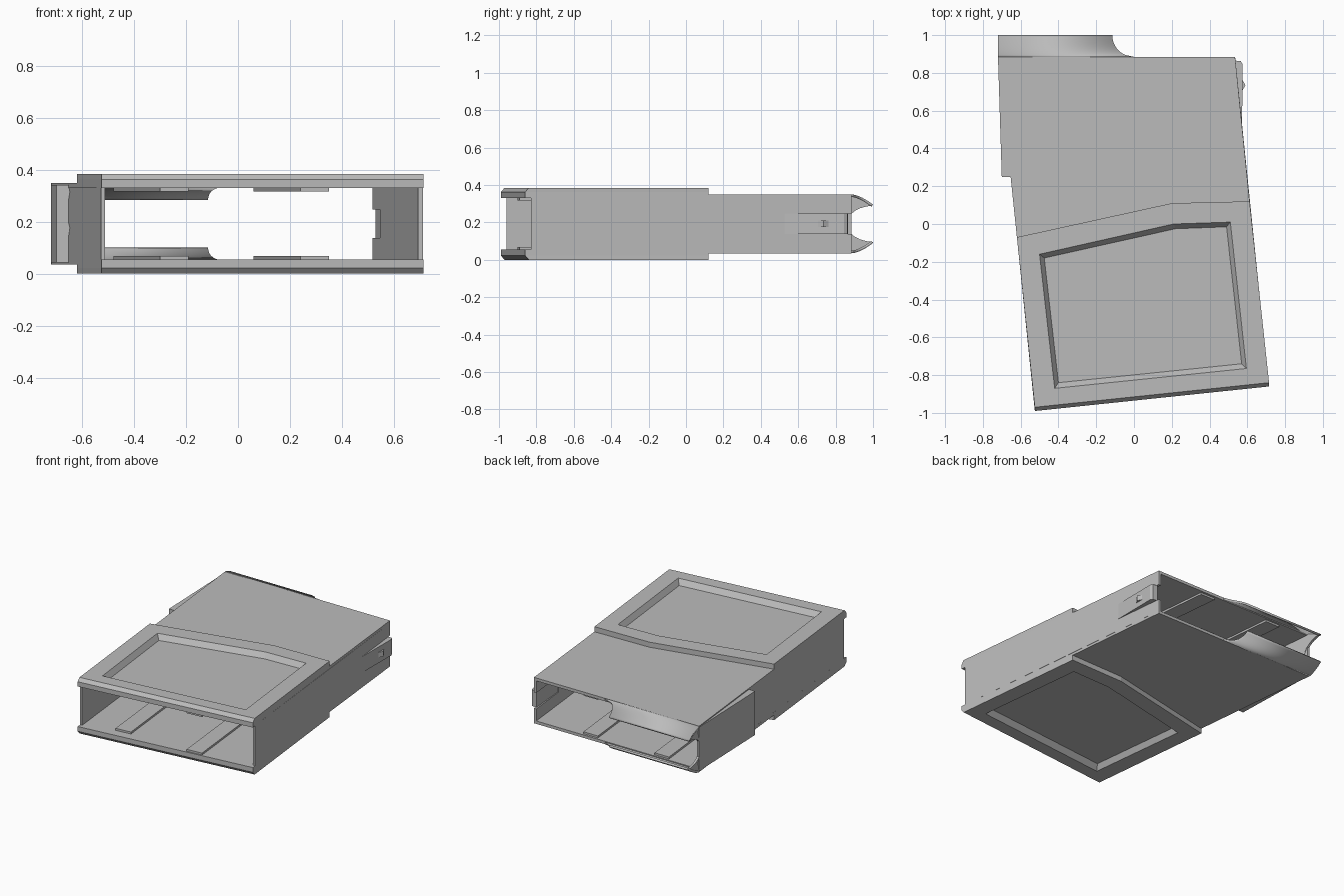
import bpy, bmesh, math

cube = bpy.data.objects.get("Cube")
if cube:
    bpy.data.objects.remove(cube, do_unlink=True)

MID = 0.1925          # half height; all z below are measured from mid height
INNER, SKIN, TOP = 0.1375, 0.1575, 0.1925

grey = bpy.data.materials.new("plain_grey")
grey.use_nodes = True
grey.diffuse_color = (0.5, 0.5, 0.5, 1)
grey.node_tree.nodes["Principled BSDF"].inputs["Base Color"].default_value = (0.5, 0.5, 0.5, 1)


def finish(bm, name, mirror=False):
    bmesh.ops.recalc_face_normals(bm, faces=bm.faces)
    mesh = bpy.data.meshes.new(name)
    bm.to_mesh(mesh)
    bm.free()
    mesh.materials.append(grey)
    obj = bpy.data.objects.new(name, mesh)
    obj.location.z = MID
    bpy.context.collection.objects.link(obj)
    if mirror:
        mod = obj.modifiers.new("top_and_bottom", 'MIRROR')
        mod.use_axis = (False, False, True)
        mod.use_mirror_merge = False
    return obj


def loft(name, rings, mirror=False):
    """Join rings of equal length in order and cap both ends."""
    bm = bmesh.new()
    rows = [[bm.verts.new(p) for p in ring] for ring in rings]
    n = len(rows[0])
    for a, b in zip(rows, rows[1:]):
        for i in range(n):
            j = (i + 1) % n
            bm.faces.new((a[i], a[j], b[j], b[i]))
    bm.faces.new(rows[0])
    bm.faces.new(rows[-1])
    return finish(bm, name, mirror)


def level(outline, z):
    return [(x, y, z) for x, y in outline]


def prism(name, outline, z0, z1, mirror=False):
    return loft(name, [level(outline, z0), level(outline, z1)], mirror)


def left_edge(y):
    return max(-0.72, -0.525 - 0.103 * (y + 0.99))


def right_edge(y):
    return 0.715 - 0.103 * (y + 0.86)


# Thick front panels, chamfered along the mouth, each with a sloped recess
panel = [(-0.525, -0.99), (0.715, -0.86), (0.612, 0.12), (0.2, 0.11), (-0.62, -0.07)]
panel_top = [(x, y + 0.02 if i < 2 else y) for i, (x, y) in enumerate(panel)]
rim = [(-0.42, -0.87), (0.595, -0.765), (0.51, 0.01), (0.21, 0.0), (-0.5, -0.16)]
floor = [(-0.4, -0.84), (0.57, -0.74), (0.49, -0.015), (0.22, -0.025), (-0.475, -0.18)]
loft("front_panel", [level(panel, INNER), level(panel, 0.17), level(panel_top, TOP),
                     level(rim, TOP), level(floor, SKIN)], True)

# Thin rear skins
rear = [(-0.62, -0.07), (0.2, 0.11), (0.612, 0.12), (0.535, 0.885), (-0.719, 0.885)]
prism("rear_skin", rear, INNER, SKIN, True)


# Curled tongues behind the skins, with a rounded corner cut
def curl(t):
    return SKIN - 0.055 * t ** 1.6


bm = bmesh.new()
rows = []
for k in range(13):
    t = k / 12
    y = 0.885 + 0.115 * t
    end = -math.sqrt(max(0, 0.115 ** 2 - (1 - y) ** 2))
    rows.append([bm.verts.new((x, y, curl(t))) for x in (-0.72, end)])
for a, b in zip(rows, rows[1:]):
    bm.faces.new((a[0], a[1], b[1], b[0]))
tongue = finish(bm, "rear_tongue")
if tongue.data.polygons[0].normal.z < 0:
    tongue.data.flip_normals()
solid = tongue.modifiers.new("thickness", 'SOLIDIFY')
solid.thickness = 0.014
solid.offset = -1
mod = tongue.modifiers.new("top_and_bottom", 'MIRROR')
mod.use_axis = (False, False, True)
mod.use_mirror_merge = False
bpy.ops.object.select_all(action='DESELECT')
tongue.select_set(True)
bpy.context.view_layer.objects.active = tongue
bpy.ops.object.shade_smooth_by_angle(angle=math.radians(35))

# Wall on the -x side, its rear end scooped out between the tongues
upper = [(0.885 + 0.115 * k / 6, curl(k / 6) - 0.005) for k in range(7)]
scoop = [(1 - 0.14 * math.sin(a), 0.096 * math.cos(a))
         for a in [math.pi * k / 12 for k in range(1, 12)]]
side = [(-0.96, -0.14), (-0.96, 0.14)] + upper + scoop + [(y, -z) for y, z in reversed(upper)]
loft("right_wall", [[(left_edge(y) + d, y, z) for y, z in side] for d in (0, 0.016)])
prism("right_wall_rib", [(-0.72, 0.885), (-0.7, 0.25), (-0.64, 0.25), (-0.705, 0.885)],
      -0.15, 0.15)


# Wall on the +x side, notched for the catch
def wall_outline(y0, y1):
    return [(right_edge(y0), y0), (right_edge(y1), y1),
            (right_edge(y1) - 0.018, y1), (right_edge(y0) - 0.018, y0)]


prism("left_wall_strip", wall_outline(-0.83, 0.885), 0.055, 0.14, True)
prism("left_wall_middle", wall_outline(-0.83, 0.6), -0.055, 0.055)

# Spring catch and its small nub
catch = [(0.53, 0.865), (0.565, 0.863), (0.575, 0.845), (0.572, 0.5), (0.553, 0.58)]
prism("catch", catch, -0.055, 0.055)
prism("catch_nub", [(0.57, 0.77), (0.59, 0.735), (0.57, 0.7)], -0.018, 0.018)

# Slanted guide rails inside, top and bottom
for name, x in (("outer_rail", -0.3), ("inner_rail", 0.24)):
    rail = [(x, -0.9), (x + 0.11, -0.89), (x - 0.07, 0.87), (x - 0.18, 0.87)]
    prism(name, rail, 0.124, INNER + 0.002, True)
